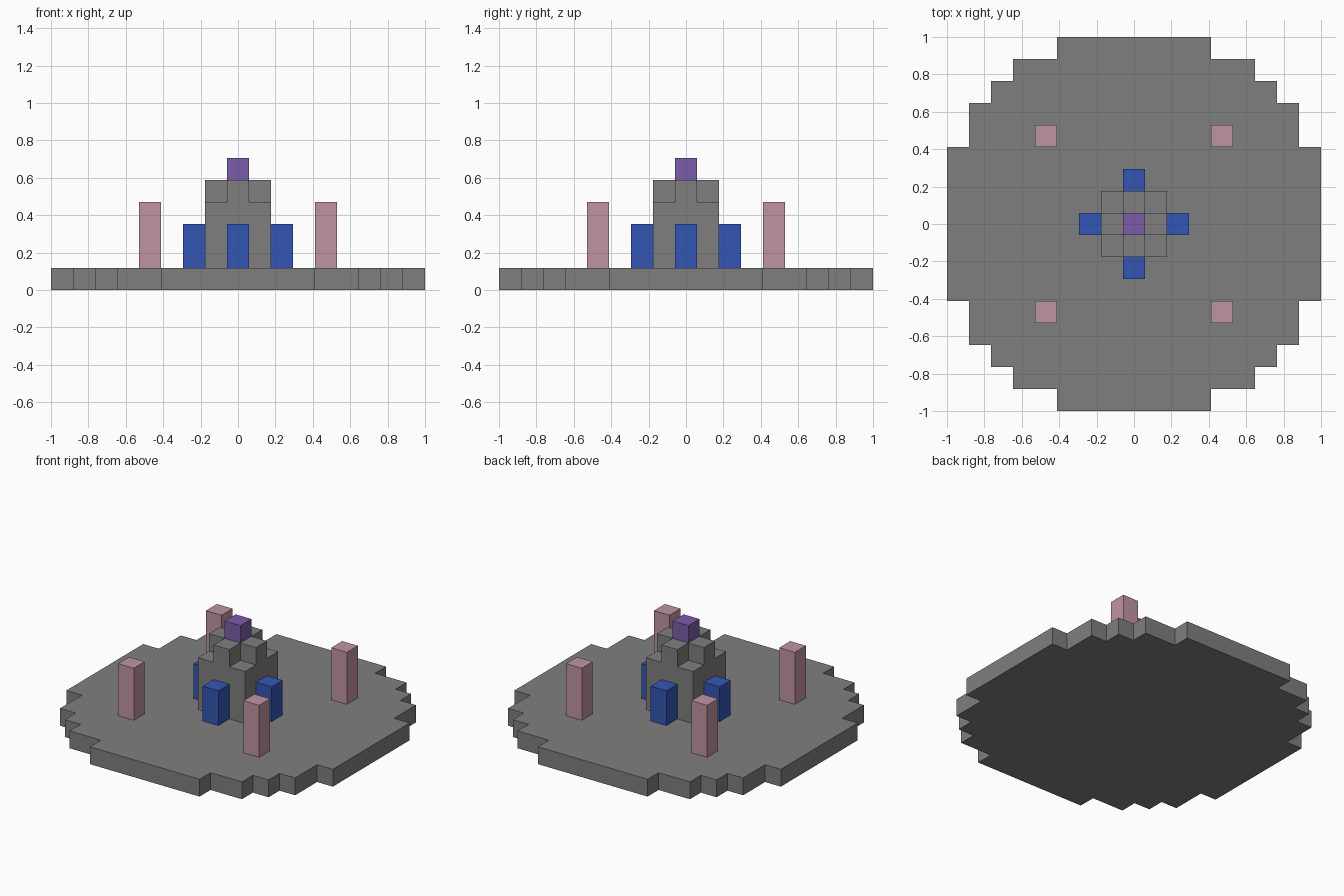
import bpy, bmesh

cube = bpy.data.objects.get("Cube")
if cube:
    bpy.data.objects.remove(cube, do_unlink=True)

U = 2 / 17  # one block


def material(name, rgb):
    m = bpy.data.materials.new(name)
    m.use_nodes = True
    m.diffuse_color = (*rgb, 1)
    bsdf = next(n for n in m.node_tree.nodes if n.type == 'BSDF_PRINCIPLED')
    bsdf.inputs["Base Color"].default_value = (*rgb, 1)
    return m


grey = material("stone grey", (0.212, 0.212, 0.212))
pink = material("dusty pink", (0.53, 0.295, 0.37))
blue = material("deep blue", (0.034, 0.093, 0.455))
purple = material("soft purple", (0.2, 0.106, 0.4))


def prism(name, outline, bottom, top, mat):
    """Extrude a flat outline upwards; all sizes are in blocks."""
    bm = bmesh.new()
    base = bm.faces.new([bm.verts.new((x * U, y * U, bottom * U)) for x, y in outline])
    result = bmesh.ops.extrude_face_region(bm, geom=[base], use_keep_orig=True)
    verts = [g for g in result["geom"] if isinstance(g, bmesh.types.BMVert)]
    bmesh.ops.translate(bm, verts=verts, vec=(0, 0, (top - bottom) * U))
    bmesh.ops.recalc_face_normals(bm, faces=bm.faces)
    mesh = bpy.data.meshes.new(name)
    bm.to_mesh(mesh)
    bm.free()
    mesh.materials.append(mat)
    obj = bpy.data.objects.new(name, mesh)
    bpy.context.collection.objects.link(obj)
    return obj


def square(x, y, half=0.5):
    return [(x - half, y - half), (x + half, y - half),
            (x + half, y + half), (x - half, y + half)]


def four_fold(corner):
    """Turn the outline of one quadrant through four quarter turns."""
    points = []
    for _ in range(4):
        points += corner
        corner = [(-y, x) for x, y in corner]
    return points


# Stepped round platform
steps = [(8.5, 3.5), (7.5, 3.5), (7.5, 5.5), (6.5, 5.5), (6.5, 6.5),
         (5.5, 6.5), (5.5, 7.5), (3.5, 7.5), (3.5, 8.5)]
prism("platform", four_fold(steps), 0, 1, grey)

# Central tower with a cross-shaped upper tier
prism("tower_base", square(0, 0, 1.5), 1, 4, grey)
prism("tower_cross", four_fold([(1.5, 0.5), (0.5, 0.5), (0.5, 1.5)]), 4, 5, grey)
prism("tower_cap", square(0, 0), 5, 6, purple)

# Blocks against each side of the tower
for side, x, y in (("front", 0, -2), ("back", 0, 2), ("left", 2, 0), ("right", -2, 0)):
    prism(side + "_block", square(x, y), 1, 3, blue)

# Free-standing pillars
for depth, y in (("front", -4), ("back", 4)):
    for side, x in (("left", 4), ("right", -4)):
        prism(f"{depth}_{side}_pillar", square(x, y), 1, 4, pink)
